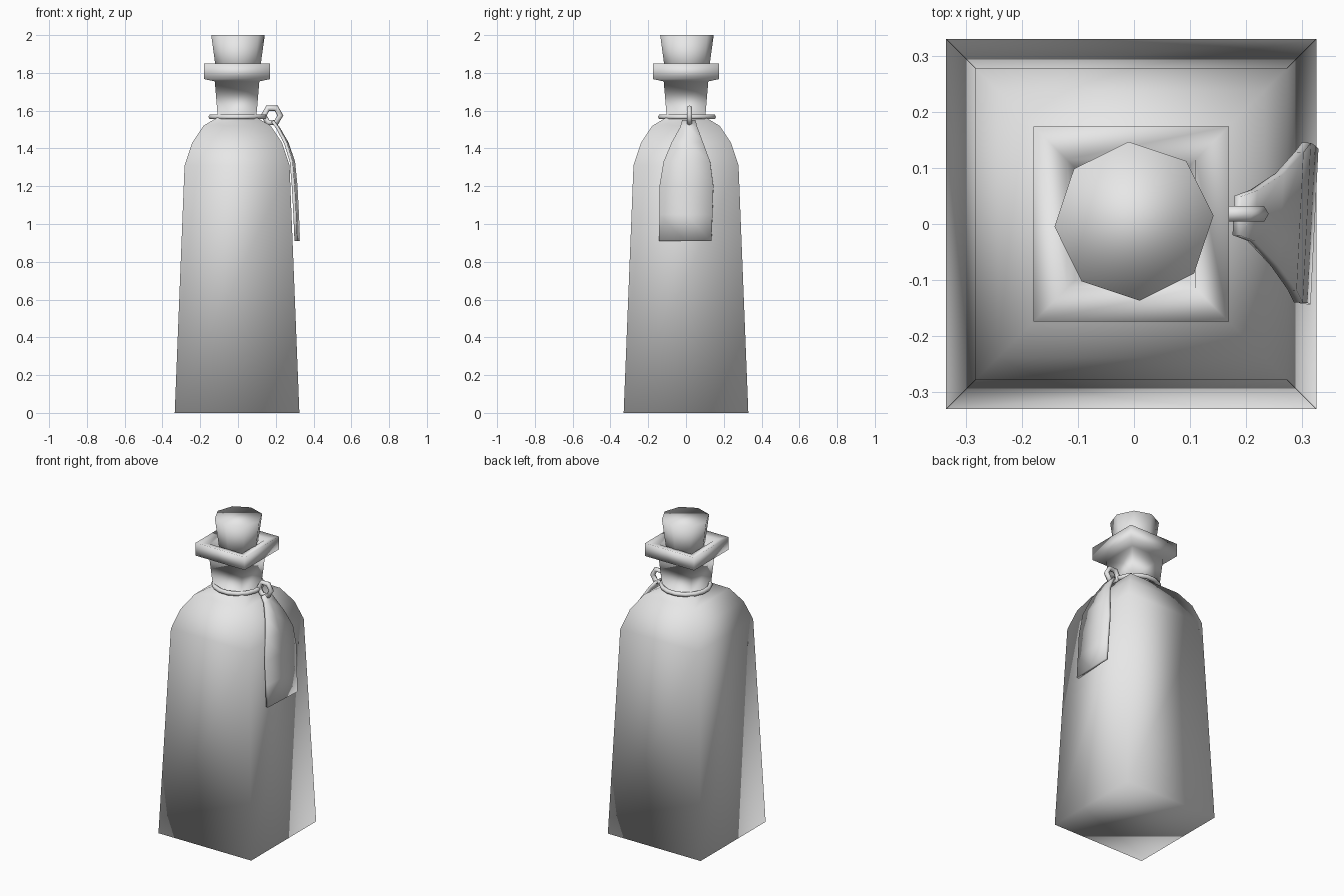
import bpy, bmesh
from math import pi, cos, sin, radians
from mathutils import Vector

cube = bpy.data.objects.get("Cube")
if cube:
    bpy.data.objects.remove(cube)

grey = bpy.data.materials.new("light grey")
grey.use_nodes = True
colour = (0.8, 0.8, 0.8, 1)
grey.diffuse_color = colour
grey.node_tree.nodes["Principled BSDF"].inputs["Base Color"].default_value = colour


def finish(name, bm):
    """Turn a bmesh into a smooth shaded object."""
    bmesh.ops.recalc_face_normals(bm, faces=bm.faces)
    for f in bm.faces:
        f.smooth = True
    me = bpy.data.meshes.new(name)
    bm.to_mesh(me)
    bm.free()
    me.materials.append(grey)
    ob = bpy.data.objects.new(name, me)
    bpy.context.collection.objects.link(ob)
    return ob


def lathe(name, profile, sides, turn, centre):
    """Stack regular rings of (radius, z) and cap both ends."""
    bm = bmesh.new()
    rings = []
    for r, z in profile:
        angles = [turn + 2 * pi * i / sides for i in range(sides)]
        rings.append([bm.verts.new((centre[0] + r * cos(a), centre[1] + r * sin(a), z))
                      for a in angles])
    for low, high in zip(rings, rings[1:]):
        for i in range(sides):
            j = (i + 1) % sides
            bm.faces.new((low[i], low[j], high[j], high[i]))
    bm.faces.new(rings[0])
    bm.faces.new(rings[-1])
    return finish(name, bm)


def ring(name, centre, major, minor, segments, sides, upright=False):
    """Torus lying flat, or standing in the xz plane."""
    bm = bmesh.new()
    loops = []
    for i in range(segments):
        a = 2 * pi * (i + 0.5) / segments
        loop = []
        for k in range(sides):
            b = 2 * pi * k / sides
            r, h = major + minor * cos(b), minor * sin(b)
            p = Vector((r * sin(a), h, r * cos(a)) if upright
                       else (r * cos(a), r * sin(a), h))
            loop.append(bm.verts.new(p + Vector(centre)))
        loops.append(loop)
    for i in range(segments):
        a, b = loops[i], loops[(i + 1) % segments]
        for k in range(sides):
            m = (k + 1) % sides
            bm.faces.new((a[k], b[k], b[m], a[m]))
    return finish(name, bm)


# Square bottle: tapered body, rounded shoulder, flared neck, lip and recess
half_widths = [(0.33, 0), (0.278, 1.31), (0.238, 1.43), (0.178, 1.52),
               (0.102, 1.565), (0.118, 1.755), (0.174, 1.767), (0.174, 1.85),
               (0.115, 1.835), (0.1, 1.76)]
lathe("bottle", [(w * 2 ** 0.5, z) for w, z in half_widths], 4, pi / 4, (-0.005, 0))

# Eight sided stopper
lathe("stopper", [(0.112, 1.78), (0.142, 2.0)], 8, radians(4), (0, 0.005))

# Cord around the neck and the small ring that carries the tag
ring("neck_cord", (-0.003, 0.005, 1.567), 0.143, 0.014, 16, 6)
ring("tag_ring", (0.18, 0.018, 1.575), 0.044, 0.016, 6, 6, upright=True)

# Hanging tag: rows of (x, z, lowest y, highest y), bent over the shoulder
rows = [(0.183, 1.545, -0.02, 0.05), (0.21, 1.51, -0.03, 0.06),
        (0.255, 1.43, -0.075, 0.09), (0.288, 1.33, -0.118, 0.128),
        (0.3, 1.2, -0.14, 0.145), (0.308, 1.05, -0.14, 0.14),
        (0.314, 0.91, -0.143, 0.135)]
bm = bmesh.new()
strips = []
for x, z, y0, y1 in rows:
    ys = [y0, (y0 + y1) / 2, y1]
    strips.append([bm.verts.new((x + 0.05 * y, y, z)) for y in ys])
for a, b in zip(strips, strips[1:]):
    for i in range(2):
        bm.faces.new((a[i], b[i], b[i + 1], a[i + 1]))
tag = finish("tag", bm)
solid = tag.modifiers.new("thickness", "SOLIDIFY")
solid.thickness = 0.016
solid.offset = 0
